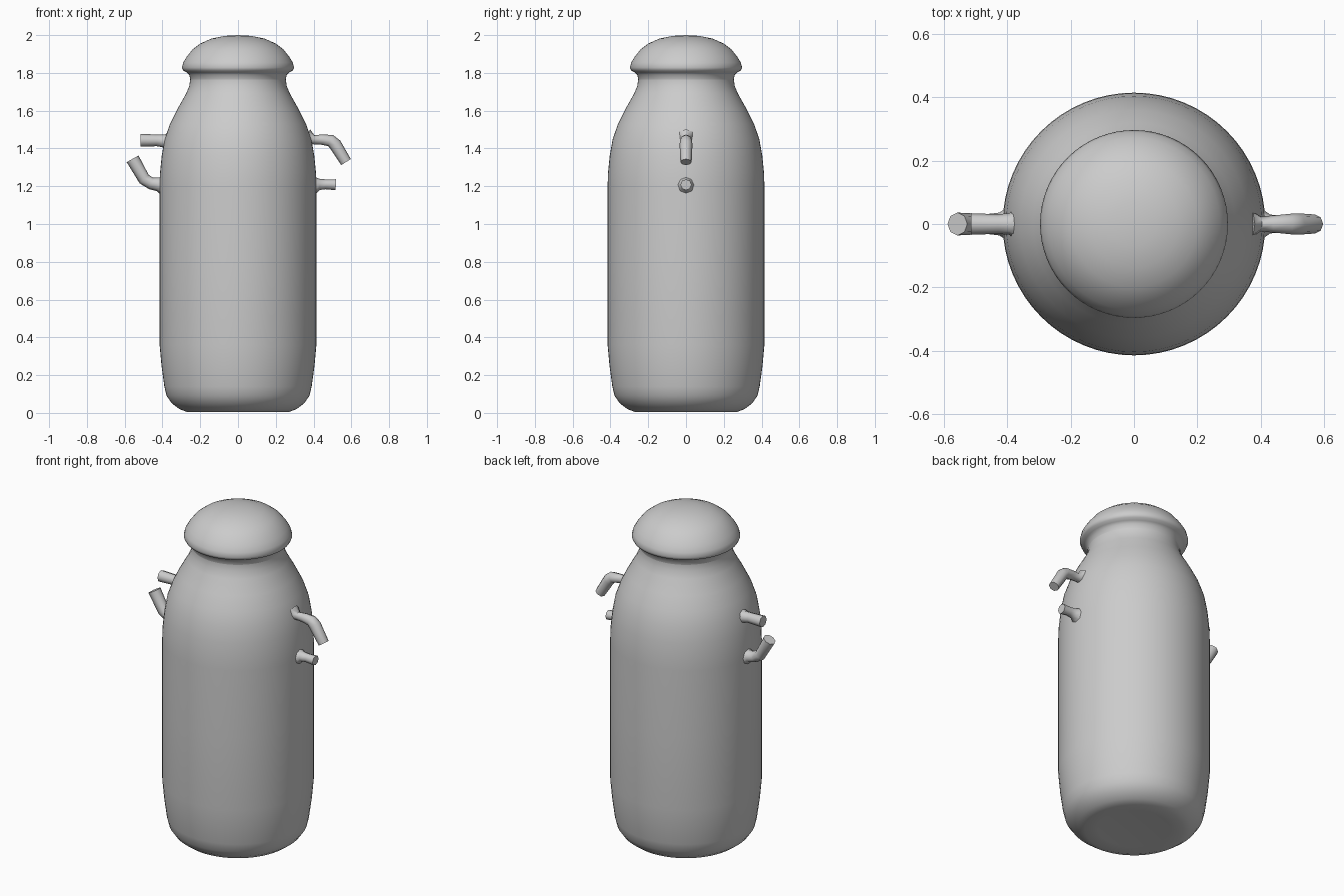
import bpy, bmesh, math

if "Cube" in bpy.data.objects:
    bpy.data.objects.remove(bpy.data.objects["Cube"])


def lathe(name, profile, segments=64, angle=60):
    """Spin an (r, z) profile around the z axis."""
    bm = bmesh.new()
    verts = [bm.verts.new((r, 0, z)) for r, z in profile]
    edges = [bm.edges.new(pair) for pair in zip(verts, verts[1:])]
    bmesh.ops.spin(bm, geom=verts + edges, cent=(0, 0, 0), axis=(0, 0, 1),
                   angle=2 * math.pi, steps=segments, use_duplicate=False)
    bmesh.ops.remove_doubles(bm, verts=bm.verts, dist=1e-4)
    bmesh.ops.recalc_face_normals(bm, faces=bm.faces)
    mesh = bpy.data.meshes.new(name)
    bm.to_mesh(mesh)
    bm.free()
    finish(bpy.data.objects.new(name, mesh), angle)


def finish(obj, angle):
    if obj.name not in bpy.context.collection.objects:
        bpy.context.collection.objects.link(obj)
    bpy.ops.object.select_all(action='DESELECT')
    obj.select_set(True)
    bpy.context.view_layer.objects.active = obj
    if obj.type == 'CURVE':
        bpy.ops.object.convert(target='MESH')
    bpy.ops.object.shade_smooth_by_angle(angle=math.radians(angle))


def rod(name, points):
    """Round capped rod through (x, z, radius) points in the y = 0 plane."""
    curve = bpy.data.curves.new(name, 'CURVE')
    curve.dimensions = '3D'
    curve.bevel_depth = 1.0
    curve.bevel_resolution = 2
    curve.use_fill_caps = True
    spline = curve.splines.new('POLY')
    spline.points.add(len(points) - 1)
    for p, (x, z, r) in zip(spline.points, points):
        p.co = (x, 0, z, 1)
        p.radius = r
    finish(bpy.data.objects.new(name, curve), 50)


# Can body: rounded base, straight wall, tapering shoulder, short neck
lathe("can_body", [
    (0, 0.015), (0.2, 0.01), (0.27, 0.005), (0.31, 0.02), (0.35, 0.05),
    (0.378, 0.09), (0.39, 0.14), (0.405, 0.25), (0.415, 0.36), (0.415, 0.8),
    (0.415, 1.2), (0.413, 1.27), (0.404, 1.36), (0.388, 1.45), (0.36, 1.53),
    (0.32, 1.61), (0.275, 1.69), (0.258, 1.73), (0.253, 1.765), (0.255, 1.8)])

# Domed lid with an overhanging rim
lathe("lid", [
    (0.253, 1.765), (0.258, 1.79), (0.272, 1.803), (0.29, 1.812),
    (0.297, 1.828), (0.29, 1.855), (0.272, 1.885), (0.24, 1.925),
    (0.2, 1.955), (0.14, 1.982), (0.07, 1.996), (0, 2.0)])

# Broken handle stubs, flared where they join the body
rod("left_handle_top", [(-0.36, 1.435, 0.055), (-0.395, 1.44, 0.034),
                        (-0.43, 1.443, 0.031), (-0.515, 1.443, 0.034)])
rod("left_handle_bottom", [(-0.39, 1.205, 0.06), (-0.425, 1.21, 0.036),
                           (-0.46, 1.215, 0.032), (-0.497, 1.238, 0.033),
                           (-0.558, 1.345, 0.036)])
rod("right_handle_top", [(0.365, 1.46, 0.045), (0.4, 1.446, 0.024),
                         (0.44, 1.447, 0.027), (0.49, 1.442, 0.032),
                         (0.515, 1.42, 0.034), (0.572, 1.328, 0.03)])
rod("right_handle_bottom", [(0.395, 1.205, 0.055), (0.43, 1.21, 0.03),
                            (0.465, 1.21, 0.026), (0.518, 1.208, 0.029)])
